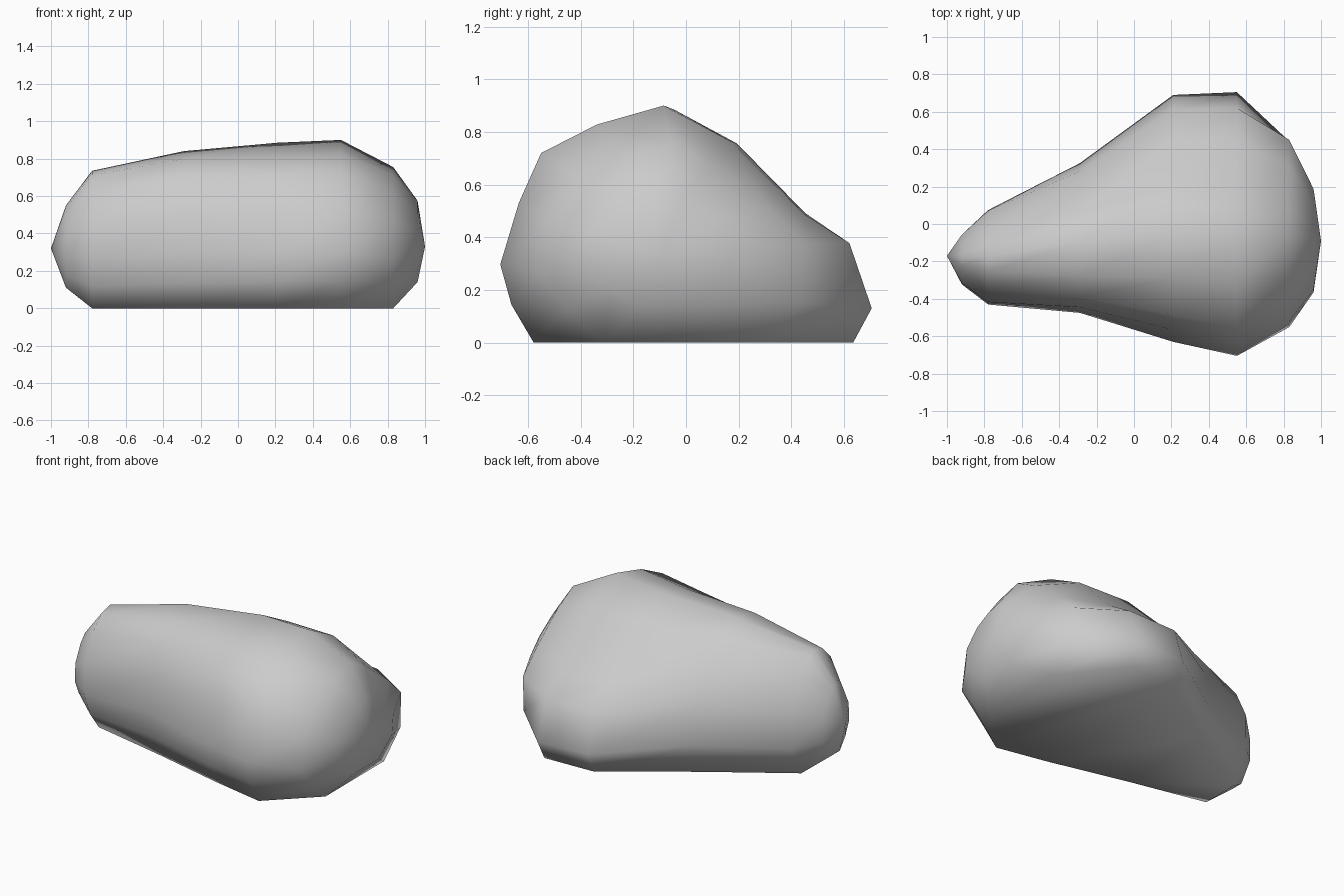
import bpy, bmesh

if "Cube" in bpy.data.objects:
    bpy.data.objects.remove(bpy.data.objects["Cube"])

# Normalised outlines (depth front to back, height): narrow left end and broad sloping right end
LEFT = [(.12, 0), (.03, .16), (0, .36), (.03, .62), (.10, .86), (.24, .97), (.5, 1),
        (.68, .95), (.85, .82), (.95, .58), (1, .27), (.93, 0)]
RIGHT = [(.09, 0), (.03, .16), (0, .33), (.05, .59), (.11, .80), (.26, .92), (.44, 1),
         (.62, .85), (.82, .54), (.94, .42), (1, .145), (.95, 0)]

# Stations along the rock: x, front y, back y, bottom z, top z,
# blend from LEFT to RIGHT, squeeze of top and bottom towards the middle
STATIONS = [(-.92, -.33, -.04, .11, .55, 0, .6), (-.78, -.44, .10, 0, .735, 0, .45),
            (-.29, -.475, .325, 0, .84, .4, 0), (.21, -.63, .69, 0, .885, .95, 0),
            (.55, -.705, .705, 0, .90, 1, 0), (.83, -.57, .51, 0, .755, .55, .35),
            (.96, -.38, .22, .14, .575, .3, .55)]

bm = bmesh.new()
rings = []
for x, yf, yb, zb, zt, k, r in STATIONS:
    ring = []
    for (ta, sa), (tb, sb) in zip(LEFT, RIGHT):
        t, s = ta + (tb - ta) * k, sa + (sb - sa) * k
        t = .5 + (t - .5) * (1 - r * (2 * s - 1) ** 2)
        ring.append(bm.verts.new((x, yf + (yb - yf) * t, zb + (zt - zb) * s)))
    rings.append(ring)

# Skin between stations
n = len(LEFT)
for a, b in zip(rings, rings[1:]):
    for i in range(n):
        j = (i + 1) % n
        bm.faces.new((a[i], a[j], b[j], b[i]))

# Blunt points closing both ends
for ring, tip in ((rings[0], (-1, -.17, .32)), (rings[-1], (1, -.09, .33))):
    v = bm.verts.new(tip)
    for i in range(n):
        bm.faces.new((ring[i], ring[(i + 1) % n], v))

bmesh.ops.recalc_face_normals(bm, faces=bm.faces)
mesh = bpy.data.meshes.new("rock")
bm.to_mesh(mesh)
bm.free()
rock = bpy.data.objects.new("rock", mesh)
bpy.context.collection.objects.link(rock)
bpy.context.view_layer.objects.active = rock
rock.select_set(True)
bpy.ops.object.shade_smooth_by_angle(angle=1.25)
